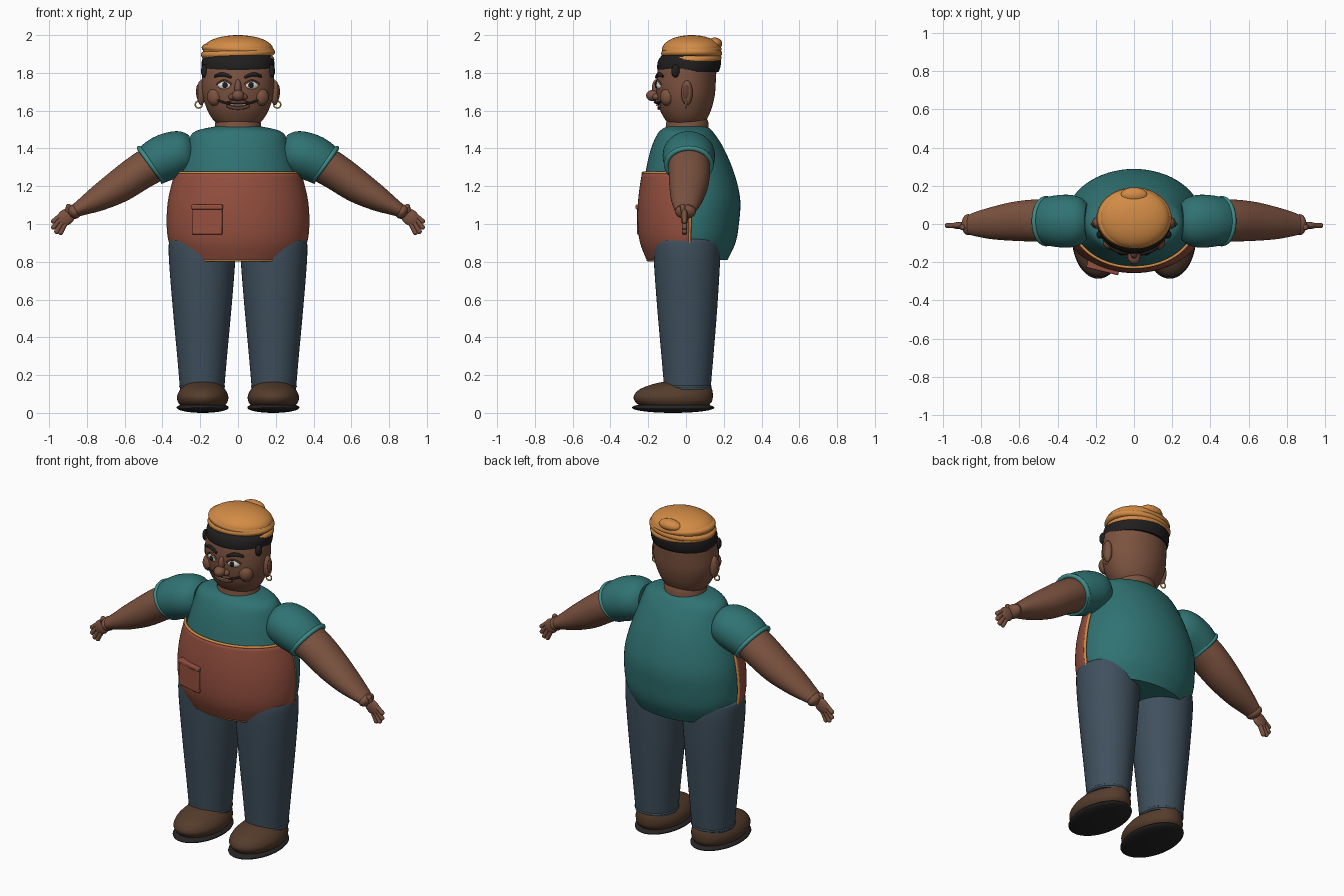
import bpy, bmesh, math
from mathutils import Vector

if "Cube" in bpy.data.objects:
    bpy.data.objects.remove(bpy.data.objects["Cube"])

COLORS = dict(skin=(.20, .085, .05), skin_dark=(.13, .05, .03), teal=(.03, .17, .17), teal_light=(.05, .26, .25),
              denim=(.05, .08, .11), rust=(.30, .08, .05), orange=(.65, .26, .06), shoe=(.09, .045, .025),
              sole=(.02, .018, .018), hair=(.015, .013, .013), white=(.8, .8, .75), gold=(.7, .45, .1))
MATS = {}
for key, col in COLORS.items():
    MATS[key] = bpy.data.materials.new(key)
    MATS[key].diffuse_color = (*col, 1)


def finish(obj, mat, angle=40):
    obj.data.materials.clear()
    obj.data.materials.append(MATS[mat])
    bpy.ops.object.select_all(action='DESELECT')
    obj.select_set(True)
    bpy.context.view_layer.objects.active = obj
    bpy.ops.object.shade_smooth_by_angle(angle=math.radians(angle))
    return obj


def loft(name, rings, mat, n=48, arc=(0, 2 * math.pi), cap=True):
    """Skin a list of (centre, u axis, v axis) elliptical rings."""
    bm = bmesh.new()
    full = arc[1] - arc[0] > 6.2
    cols = n if full else n + 1
    rows = []
    for c, u, v in rings:
        angs = [arc[0] + (arc[1] - arc[0]) * i / n for i in range(cols)]
        rows.append([bm.verts.new(Vector(c) + Vector(u) * math.cos(a) + Vector(v) * math.sin(a)) for a in angs])
    for a, b in zip(rows, rows[1:]):
        for i in range(n):
            j = (i + 1) % cols
            bm.faces.new((a[i], a[j], b[j], b[i]))
    if cap and full:
        bm.faces.new(rows[0])
        bm.faces.new(rows[-1])
    bmesh.ops.recalc_face_normals(bm, faces=bm.faces)
    me = bpy.data.meshes.new(name)
    bm.to_mesh(me)
    bm.free()
    obj = bpy.data.objects.new(name, me)
    bpy.context.collection.objects.link(obj)
    return finish(obj, mat)


def spline(keys, steps=6):
    """Catmull-Rom resampling of a list of number tuples."""
    out = []
    for i in range(len(keys) - 1):
        p = [keys[max(i - 1, 0)], keys[i], keys[i + 1], keys[min(i + 2, len(keys) - 1)]]
        for s in range(steps):
            t = s / steps
            out.append(tuple(.5 * (2 * b + (c - a) * t + (2 * a - 5 * b + 4 * c - d) * t * t
                                   + (3 * b - a - 3 * c + d) * t ** 3) for a, b, c, d in zip(*p)))
    return out + [keys[-1]]


def upright(rows, x=0, grow=0):
    """Rings from (z, rx, y_front, y_back) rows."""
    return [((x, (f + b) / 2, z), (r + grow, 0, 0), (0, (b - f) / 2 + grow, 0)) for z, r, f, b in rows]


def ball(name, loc, size, mat, rot=(0, 0, 0), seg=32):
    bpy.ops.mesh.primitive_uv_sphere_add(segments=seg, ring_count=seg // 2, location=loc, rotation=rot)
    obj = bpy.context.object
    obj.name, obj.scale = name, size
    return finish(obj, mat)


def ring(name, loc, major, minor, mat, scale=(1, 1, 1), rot=(0, 0, 0)):
    bpy.ops.mesh.primitive_torus_add(major_segments=48, minor_segments=12, location=loc, rotation=rot,
                                     major_radius=major, minor_radius=minor)
    obj = bpy.context.object
    obj.name, obj.scale = name, scale
    return finish(obj, mat)


def tube(name, pts, r, mat, taper=None):
    cu = bpy.data.curves.new(name, 'CURVE')
    cu.dimensions, cu.bevel_depth, cu.bevel_resolution, cu.use_fill_caps = '3D', r, 3, True
    sp = cu.splines.new('POLY')
    sp.points.add(len(pts) - 1)
    for i, p in enumerate(pts):
        sp.points[i].co = (*p, 1)
        sp.points[i].radius = taper[i] if taper else 1
    obj = bpy.data.objects.new(name, cu)
    bpy.context.collection.objects.link(obj)
    bpy.ops.object.select_all(action='DESELECT')
    obj.select_set(True)
    bpy.context.view_layer.objects.active = obj
    bpy.ops.object.convert(target='MESH')
    return finish(bpy.context.object, mat, 60)


# Torso shirt
torso = spline([(.81, .30, -.19, .22), (.90, .345, -.225, .262), (1.0, .358, -.238, .28), (1.13, .35, -.235, .287),
                (1.27, .315, -.215, .255), (1.40, .275, -.185, .20), (1.485, .235, -.145, .145),
                (1.517, .12, -.10, .11)])
loft("shirt_body", upright(torso), 'teal', 64)

# Apron wrapping the front half, with trim and pocket
apron = upright([r for r in torso if r[0] <= 1.275], grow=.012)
ap = loft("apron", apron, 'rust', 48, (math.pi, 2 * math.pi))
mod = ap.modifiers.new("thickness", 'SOLIDIFY')
mod.thickness, mod.offset = .012, 0


def on_ring(rg, a):
    return Vector(rg[0]) + Vector(rg[1]) * math.cos(a) + Vector(rg[2]) * math.sin(a)


for label, rg in (("top", apron[-1]), ("bottom", apron[0])):
    tube("apron_trim_" + label, [on_ring(rg, math.pi * (1 + i / 40)) for i in range(41)], .008, 'orange')
for label, a in (("left", math.pi), ("right", 2 * math.pi)):
    tube("apron_trim_" + label, [on_ring(rg, a) for rg in apron], .008, 'orange')
for part, z, h, d, w in (("pocket", 1.02, .15, .03, .165), ("pocket_flap", 1.09, .025, .042, .172)):
    bpy.ops.mesh.primitive_cube_add(size=1, location=(-.162, -.228, z), rotation=(0, 0, -.24))
    box = bpy.context.object
    box.name, box.scale = part, (w, d, h)
    bpy.ops.object.transform_apply(location=False, rotation=False)
    bev = box.modifiers.new("round", 'BEVEL')
    bev.width, bev.segments = .007, 3
    finish(box, 'rust')

# Neck and head
loft("neck", upright([(1.49, .12, -.11, .12), (1.535, .122, -.105, .12), (1.56, .11, -.10, .11)]), 'skin')
head = spline([(1.525, .105, -.09, .09), (1.56, .138, -.115, .113), (1.61, .165, -.14, .135), (1.68, .187, -.155, .152),
               (1.76, .192, -.157, .158), (1.85, .185, -.14, .16), (1.92, .15, -.09, .14)])
loft("head", upright(head), 'skin')


def face(x, z, out=0):
    """Point on the front of the head."""
    _, r, f, b = min(head, key=lambda h: abs(h[0] - z))
    return (x, (f + b) / 2 - (b - f) / 2 * math.sqrt(1 - (x / r) ** 2) - out, z)


# Nose, smile and lips
ball("nose", face(0, 1.68, .02), (.033, .036, .03), 'skin')
ball("nose_bridge", face(0, 1.72, .0), (.018, .022, .045), 'skin')
tube("smile", [face(x / 100, 1.632 + .025 * (x / 11) ** 2, .004) for x in range(-11, 12)], .006, 'hair')
tube("teeth", [face(x / 100, 1.629 + .025 * (x / 11) ** 2, .008) for x in range(-4, 5)], .004, 'white')
tube("lower_lip", [face(x / 100, 1.612 + .02 * (x / 7) ** 2, .003) for x in range(-6, 7)], .008, 'skin_dark')
ball("upper_lip", face(0, 1.645, .006), (.06, .016, .009), 'skin_dark')

# Hair and cap
loft("hair", upright(spline([(1.805, .187, -.145, .172), (1.83, .192, -.153, .182), (1.87, .19, -.145, .185),
                             (1.90, .17, -.12, .17)])), 'hair')
for i, (z, maj, tilt) in enumerate(((1.88, .168, .05), (1.903, .172, -.04), (1.925, .168, .05))):
    ring(f"cap_band_{i}", (0, .03, z), maj, .025, 'orange', (1, .82, .8), (0, tilt, 0))
ball("cap_crown", (0, .03, 1.925), (.186, .156, .075), 'orange', seg=48)
ball("cap_bobble", (0, .152, 1.955), (.07, .04, .032), 'orange')

for s, side in ((-1, "left"), (1, "right")):
    # Face details
    ball("eye_" + side, face(.073 * s, 1.735, -.004), (.036, .016, .022), 'white', (0, 0, .35 * s))
    ball("pupil_" + side, face(.07 * s, 1.735, .01), (.015, .006, .016), 'hair', (0, 0, .35 * s))
    arch = [i / 8 for i in range(9)]
    tube("eyelid_" + side, [face(s * (.035 + .078 * t), 1.74 + .02 * math.sin(math.pi * t), .006) for t in arch],
         .005, 'skin_dark')
    tube("eyebrow_" + side, [face(s * (.035 + .09 * t), 1.775 + .017 * math.sin(math.pi * t * .9), .004) for t in arch],
         .009, 'hair', [.7 + .5 * math.sin(math.pi * t) for t in arch])
    ball("nostril_" + side, face(.03 * s, 1.673, .006), (.02, .02, .018), 'skin')
    ball("cheek_" + side, face(.125 * s, 1.672, -.012), (.04, .034, .046), 'skin', (0, 0, .6 * s))
    # Ears, earrings and sideburns
    ball("ear_" + side, (.195 * s, .005, 1.695), (.024, .03, .066), 'skin')
    ball("ear_hollow_" + side, (.212 * s, .0, 1.70), (.01, .017, .04), 'skin_dark')
    ring("earring_" + side, (.208 * s, 0, 1.632), .018, .004, 'gold', rot=(math.pi / 2, 0, 0))
    ball("sideburn_" + side, (.178 * s, -.055, 1.81), (.018, .022, .035), 'hair')

    # Sleeve, cuff and arm: (x, z, in-plane radius, depth radius, y)
    def limb(keys):
        rows, out = spline(keys), []
        for i, (x, z, r, ry, y) in enumerate(rows):
            a, b = rows[max(i - 1, 0)], rows[min(i + 1, len(rows) - 1)]
            t = Vector((b[0] - a[0], 0, b[1] - a[1])).normalized()
            out.append(((s * x, y, z), (-t.z * r * s, 0, t.x * r), (0, ry, 0)))
        return out
    loft("sleeve_" + side, limb([(.245, 1.385, .085, .09, .015), (.275, 1.38, .108, .12, .015),
                                 (.33, 1.37, .122, .137, .015), (.40, 1.345, .123, .136, .015),
                                 (.462, 1.31, .113, .125, .015)]), 'teal')
    ring("sleeve_cuff_" + side, (.46 * s, .015, 1.315), .107, .013, 'teal_light', (1, 1.1, 1), (0, s * 2.2, 0))
    loft("arm_" + side, limb([(.42, 1.335, .10, .11, .015), (.52, 1.275, .096, .11, .018), (.63, 1.20, .088, .102, .014),
                              (.74, 1.135, .068, .085, .005), (.82, 1.092, .046, .066, 0),
                              (.858, 1.072, .036, .054, -.003)]), 'skin')
    # Hand
    ball("wrist_" + side, (.868 * s, -.003, 1.065), (.032, .055, .04), 'skin', (0, s * .6, 0))
    ball("palm_" + side, (.912 * s, -.008, 1.035), (.052, .019, .042), 'skin', (0, s * .65, 0))
    tips = ((.977, 1.015), (.976, .983), (.96, .96), (.938, .955))
    roots = ((.935, 1.05), (.935, 1.035), (.925, 1.02), (.91, 1.01))
    for i, ((x0, z0), (x1, z1)) in enumerate(zip(roots, tips)):
        tube(f"finger_{i}_{side}", [(x0 * s, -.008, z0), (x1 * s, -.008, z1)], .013, 'skin')
        ball(f"fingertip_{i}_{side}", (x1 * s, -.008, z1), (.0135,) * 3, 'skin', seg=16)
    tube("thumb_" + side, [(.885 * s, -.012, 1.05), (.905 * s, -.016, 1.075), (.897 * s, -.018, 1.092)], .013, 'skin')
    ball("thumb_tip_" + side, (.897 * s, -.018, 1.092), (.015,) * 3, 'skin', seg=16)

    # Trouser leg with hem
    loft("trouser_leg_" + side, upright(spline([(.125, .117, -.115, .13), (.3, .132, -.13, .145), (.55, .155, -.152, .165),
                                                (.8, .175, -.17, .18), (.9, .176, -.17, .178), (.92, .165, -.155, .165),
                                                (.93, .14, -.13, .14)]), x=.19 * s), 'denim')
    ring("trouser_hem_" + side, (.19 * s, .007, .14), .115, .007, 'denim', (1, 1.05, 1))
    # Shoe
    ball("sole_" + side, (.187 * s, -.068, .028), (.138, .218, .028), 'sole', seg=48)
    loft("shoe_" + side, upright(spline([(.035, .115, -.24, .115), (.06, .132, -.27, .137), (.09, .135, -.276, .142),
                                         (.125, .118, -.245, .138), (.155, .085, -.165, .12),
                                         (.172, .04, -.07, .08)]), x=.187 * s), 'shoe')

for m in bpy.data.materials:
    if m.users and not m.is_grease_pencil:
        m.use_nodes = True
        m.node_tree.nodes["Principled BSDF"].inputs["Base Color"].default_value = m.diffuse_color
